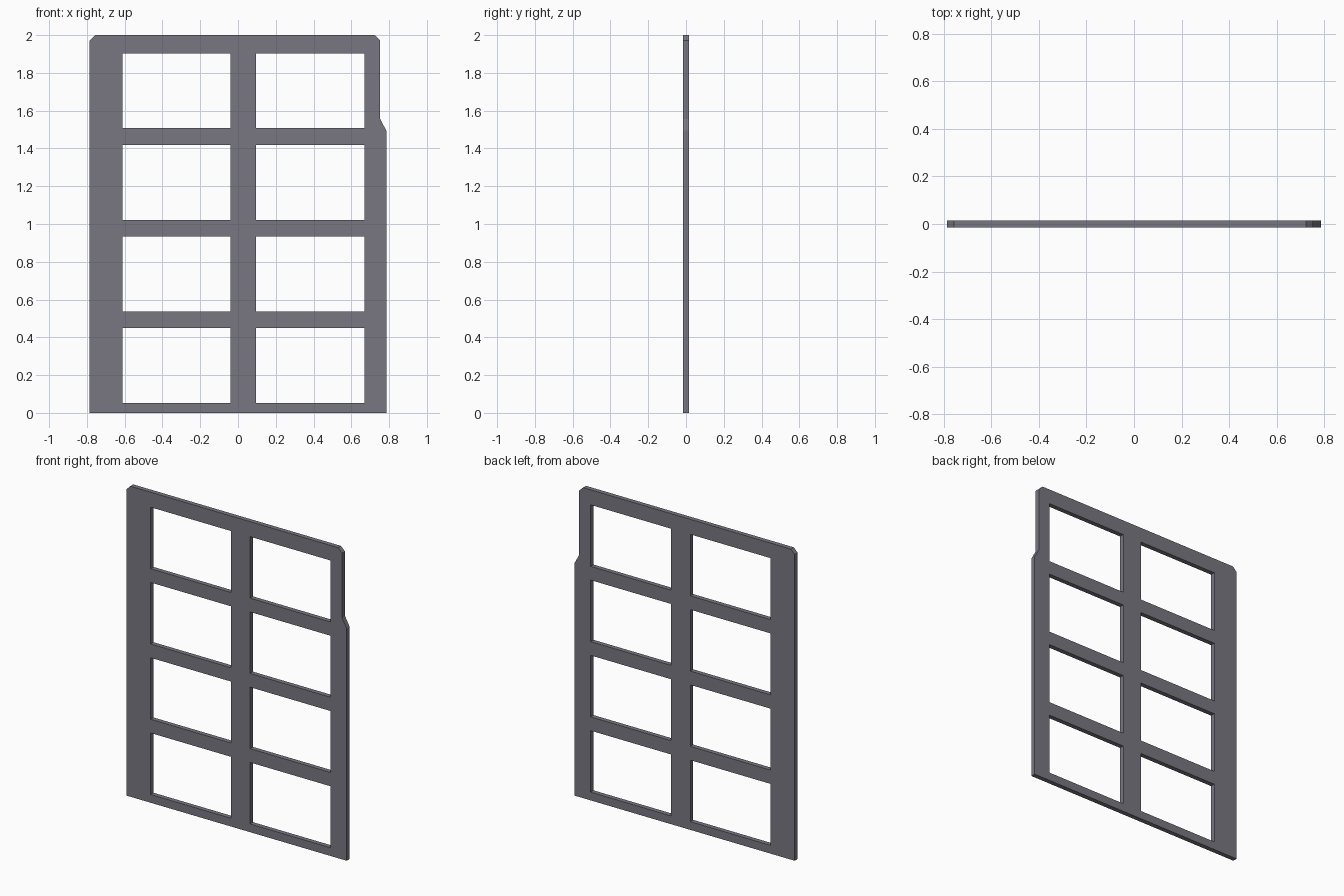
import bpy
import math

if "Cube" in bpy.data.objects:
    bpy.data.objects.remove(bpy.data.objects["Cube"])

THICKNESS = 0.03

# Outer profile (x, z): clipped top corners and a stepped right edge
outline = [(-0.785, 0.0), (0.785, 0.0), (0.785, 1.495), (0.753, 1.555),
           (0.753, 1.972), (0.723, 2.0), (-0.757, 2.0), (-0.785, 1.972)]


def add_loop(curve, points):
    """Add a closed straight-edged loop to a filled 2D curve."""
    spline = curve.splines.new('POLY')
    spline.points.add(len(points) - 1)
    for point, (x, z) in zip(spline.points, points):
        point.co = (x, z, 0.0, 1.0)
    spline.use_cyclic_u = True


curve = bpy.data.curves.new("window_frame_profile", 'CURVE')
curve.dimensions = '2D'
curve.fill_mode = 'BOTH'
curve.extrude = THICKNESS / 2
add_loop(curve, outline)

# Window openings: two columns by four rows
for x0, x1 in ((-0.612, -0.041), (0.096, 0.669)):
    for row in range(4):
        z0 = 0.053 + 0.4847 * row
        z1 = z0 + 0.396
        add_loop(curve, [(x0, z0), (x0, z1), (x1, z1), (x1, z0)])

# Frame: stand the profile upright and turn it into a mesh
frame = bpy.data.objects.new("window_frame", curve)
frame.rotation_euler = (math.radians(90), 0, 0)
bpy.context.collection.objects.link(frame)
bpy.context.view_layer.objects.active = frame
frame.select_set(True)
bpy.ops.object.convert(target='MESH')
bpy.ops.object.transform_apply(location=False, rotation=True, scale=False)

# Weld the caps to the rim, then keep every face flat
bpy.ops.object.mode_set(mode='EDIT')
bpy.ops.mesh.select_all(action='SELECT')
bpy.ops.mesh.remove_doubles(threshold=0.0001)
bpy.ops.mesh.normals_make_consistent(inside=False)
bpy.ops.object.mode_set(mode='OBJECT')
bpy.ops.object.shade_flat()

# Dark slate grey finish
slate = bpy.data.materials.new("slate_grey")
slate.diffuse_color = (0.19, 0.185, 0.22, 1.0)
slate.use_nodes = True
slate.node_tree.nodes["Principled BSDF"].inputs["Base Color"].default_value = slate.diffuse_color
bpy.context.object.data.materials.clear()
bpy.context.object.data.materials.append(slate)
